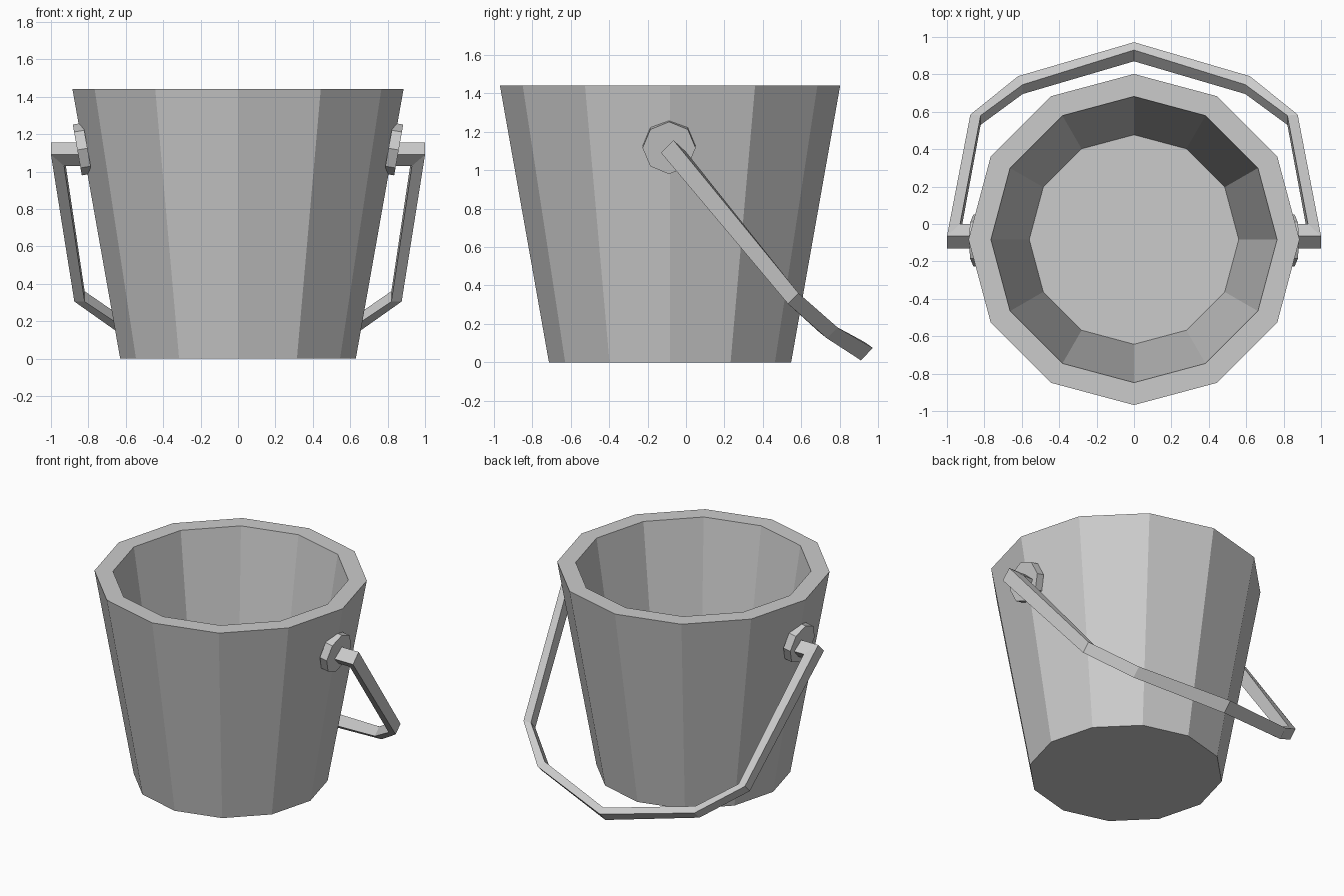
import bpy, bmesh, math
from mathutils import Matrix

if "Cube" in bpy.data.objects:
    bpy.data.objects.remove(bpy.data.objects["Cube"])

CY = -0.083      # bucket axis
SIDES = 12


def finish(bm, name):
    bmesh.ops.recalc_face_normals(bm, faces=bm.faces)
    me = bpy.data.meshes.new(name)
    bm.to_mesh(me)
    bm.free()
    ob = bpy.data.objects.new(name, me)
    bpy.context.collection.objects.link(ob)
    return ob


def mirror_x(ob):
    m = ob.modifiers.new("mirror", 'MIRROR')
    m.use_axis[0] = True
    m.merge_threshold = 0.002


def loft(bm, rings):
    """Bridge matching rings of points and cap both ends."""
    vs = [[bm.verts.new(p) for p in r] for r in rings]
    n = len(vs[0])
    for a, b in zip(vs, vs[1:]):
        for i in range(n):
            j = (i + 1) % n
            bm.faces.new((a[i], a[j], b[j], b[i]))
    return vs


# Bucket: hollow tapered 12-sided shell
profile = [(0.63, 0), (0.885, 1.44), (0.765, 1.44), (0.56, 0.13)]
bm = bmesh.new()
rings = loft(bm, [[(r * math.cos(2 * math.pi * i / SIDES),
                    CY + r * math.sin(2 * math.pi * i / SIDES), z)
                   for i in range(SIDES)] for r, z in profile])
bm.faces.new(rings[0])
bm.faces.new(rings[-1])
finish(bm, "bucket")

# Octagonal mounting discs, tilted to lie on the sloping wall
bm = bmesh.new()
tilt = math.atan2(0.255, 1.44)
bmesh.ops.create_cone(bm, cap_ends=True, segments=8, radius1=0.138,
                      radius2=0.138, depth=0.055,
                      matrix=Matrix.Translation((0.832, -0.088, 1.12))
                      @ Matrix.Rotation(math.pi / 2 + tilt, 4, 'Y'))
mirror_x(finish(bm, "handle_mount"))

# Handle: square bar, half path with corners
# outer-upper, outer-lower, inner-lower, inner-upper
sq = [(-0.065, 1.155), (-0.13, 1.09), (-0.065, 1.03), (0, 1.095)]
xs = [1.0, 1.0, 0.93, 0.93]
half = [
    [(0.84, y, z) for y, z in sq],
    [(x, y, z) for x, (y, z) in zip(xs, sq)],
    [(0.875, 0.585, 0.36), (0.875, 0.53, 0.305), (0.82, 0.53, 0.305), (0.82, 0.58, 0.36)],
    [(0.62, 0.79, 0.18), (0.62, 0.733, 0.125), (0.595, 0.695, 0.155), (0.595, 0.745, 0.205)],
    [(0, 0.972, 0.075), (0, 0.91, 0.01), (0, 0.87, 0.045), (0, 0.93, 0.105)],
]
bm = bmesh.new()
rings = loft(bm, half)
bm.faces.new(rings[0])
mirror_x(finish(bm, "handle"))
